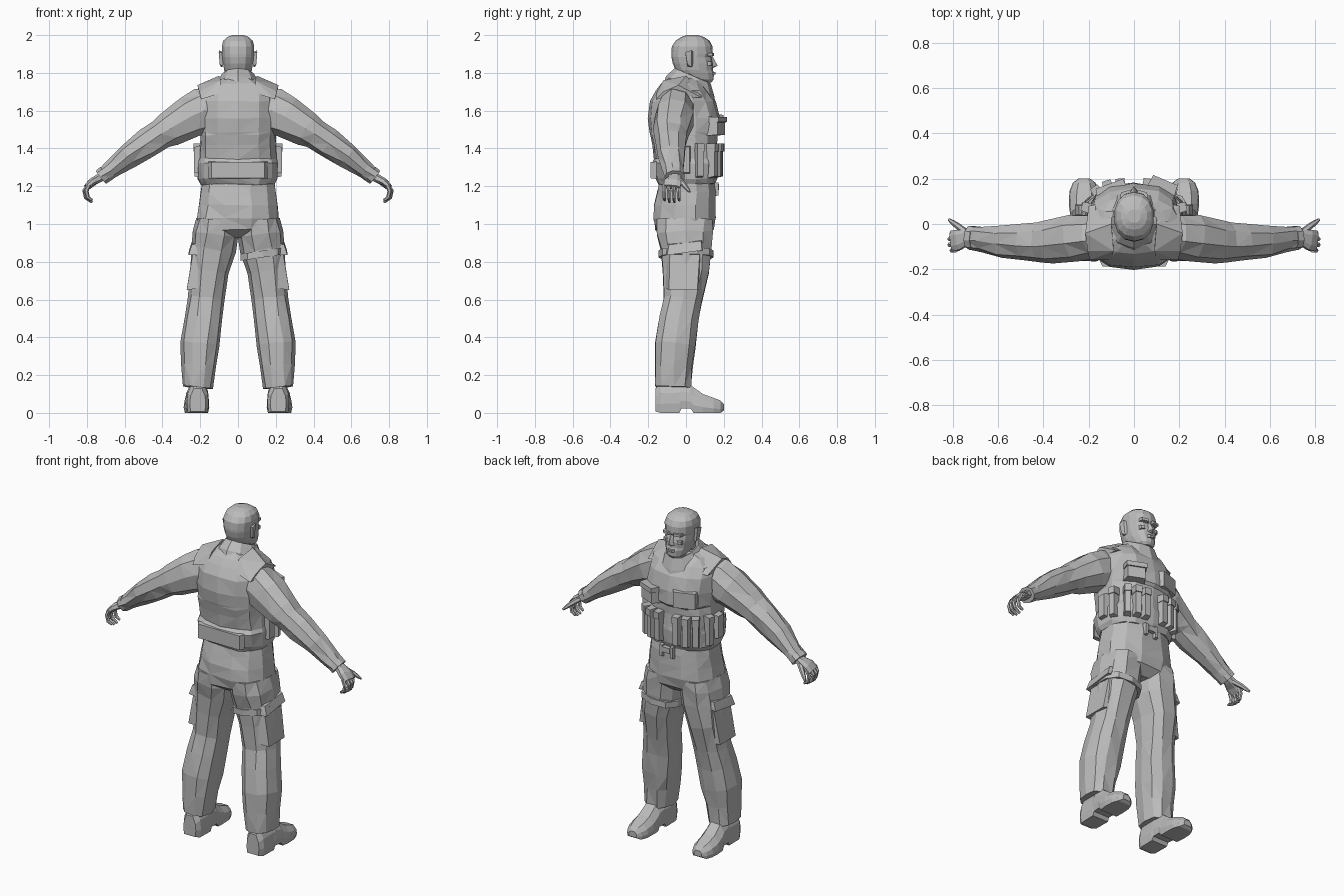
import bpy, bmesh, math, random
from mathutils import Vector, Matrix

random.seed(4)
grey = bpy.data.materials.new("plain grey")
grey.diffuse_color = (0.5, 0.5, 0.5, 1)


def finish(name, bm, mirror=False, jitter=0.0):
    """Turn a bmesh into a flat-shaded object, optionally mirrored over x."""
    for v in bm.verts:
        v.co += Vector([random.uniform(-jitter, jitter) for _ in range(3)])
    if jitter:
        bmesh.ops.triangulate(bm, faces=[f for f in bm.faces if len(f.verts) == 4])
    bmesh.ops.recalc_face_normals(bm, faces=bm.faces)
    me = bpy.data.meshes.new(name)
    bm.to_mesh(me)
    bm.free()
    me.materials.append(grey)
    ob = bpy.data.objects.new(name, me)
    bpy.context.collection.objects.link(ob)
    if mirror:
        ob.modifiers.new("mirror", "MIRROR").use_mirror_merge = False
    return ob


def skin(name, rings, mirror=False, jitter=0.0):
    """Join rings of points into a capped surface."""
    bm = bmesh.new()
    vs = [[bm.verts.new(p) for p in r] for r in rings]
    n = len(vs[0])
    for a, b in zip(vs, vs[1:]):
        for i in range(n):
            bm.faces.new((a[i], a[(i + 1) % n], b[(i + 1) % n], b[i]))
    bm.faces.new(vs[0])
    bm.faces.new(vs[-1])
    return finish(name, bm, mirror, jitter)


def unit_ring(n, e):
    """Points of a squared-off circle."""
    out = []
    for i in range(n):
        a = 2 * math.pi * (i + 0.5) / n
        c, s = math.cos(a), math.sin(a)
        out.append((math.copysign(abs(c) ** (2 / e), c), math.copysign(abs(s) ** (2 / e), s)))
    return out


def stack(name, rows, n=12, e=2.5, slope=0.0, jitter=0.0):
    """Level rings from rows of (z, back y, front y, half width)."""
    rings = []
    for z, yb, yf, rx in rows:
        c, r = (yb + yf) / 2, (yf - yb) / 2
        rings.append([(rx * u, c + r * v, z + slope * r * v) for u, v in unit_ring(n, e)])
    return skin(name, rings, False, jitter)


def tube(name, rows, n=10, e=2.2, jitter=0.0):
    """Mirrored limb along rows of (x, y, z, depth radius, cross radius)."""
    pts = [Vector(r[:3]) for r in rows]
    rings = []
    for i, r in enumerate(rows):
        t = (pts[min(i + 1, len(pts) - 1)] - pts[max(i - 1, 0)]).normalized()
        u = Vector((0, 1, 0))
        u = (u - t * u.dot(t)).normalized()
        w = t.cross(u)
        rings.append([pts[i] + u * r[3] * a + w * r[4] * b for a, b in unit_ring(n, e)])
    return skin(name, rings, True, jitter)


def hull(name, points, mirror=False):
    bm = bmesh.new()
    for p in points:
        bm.verts.new(p)
    bmesh.ops.convex_hull(bm, input=bm.verts)
    return finish(name, bm, mirror)


def block(name, at, size, yaw=0.0, taper=0.8, mirror=False, lean=0.0):
    """Box whose outer (+y) face is tapered, turned about z."""
    m = Matrix.Translation(at) @ Matrix.Rotation(yaw, 4, 'Z') @ Matrix.Rotation(lean, 4, 'X')
    w, d, h = (s / 2 for s in size)
    pts = []
    for sx in (-1, 1):
        for sz in (-1, 1):
            pts.append(m @ Vector((sx * w, -d, sz * h)))
            pts.append(m @ Vector((sx * w * taper, d, sz * h * (1 + taper) / 2)))
    return hull(name, pts, mirror)


# Head and neck
stack("head", [(1.75, .06, .135, .035), (1.765, .0, .146, .056), (1.80, -.045, .148, .07),
               (1.815, -.055, .142, .075), (1.85, -.07, .144, .081), (1.885, -.077, .134, .085),
               (1.90, -.078, .142, .086), (1.94, -.075, .14, .088), (1.97, -.055, .125, .08),
               (1.99, -.025, .095, .058), (2.0, .005, .065, .03)], 14, 2.3)
stack("neck", [(1.68, -.06, .085, .075), (1.75, -.052, .075, .066), (1.84, -.05, .08, .066)], 10, 2)
hull("nose", [(0, .14, 1.89), (0, .167, 1.838), (0, .14, 1.825)] +
     [(s * x, y, z) for s in (-1, 1) for x, y, z in ((.01, .135, 1.885), (.019, .14, 1.83))])
block("brow", (.036, .134, 1.897), (.056, .022, .018), -.25, .7, True)
block("cheek", (.045, .128, 1.85), (.04, .02, .025), -.4, .5, True)
block("lips", (0, .147, 1.797), (.048, .016, .017), 0, .5)
hull("ear", [(.08, .04, 1.91), (.08, .035, 1.835), (.08, .008, 1.835), (.08, 0, 1.905),
             (.10, .03, 1.92), (.102, -.004, 1.91), (.097, .008, 1.845), (.09, .03, 1.83)], True)

# Collar: open band, higher at the back
stack("collar", [(1.70, -.115, .155, .135), (1.73, -.105, .15, .12), (1.785, -.06, .13, .088),
                 (1.78, -.048, .118, .076), (1.73, -.04, .10, .07)], 10, 2, -.42)

# Vest and shoulders
stack("vest", [(1.21, -.15, .15, .198), (1.24, -.165, .165, .215), (1.32, -.185, .172, .215),
               (1.345, -.168, .165, .205), (1.42, -.18, .165, .203), (1.47, -.192, .165, .203),
               (1.485, -.195, .18, .205), (1.56, -.2, .18, .207), (1.65, -.19, .155, .205),
               (1.705, -.16, .115, .2), (1.745, -.13, .085, .15), (1.775, -.09, .08, .08)],
      14, 2.7, 0, .004)
hull("vest_shoulder_strap", [(.09, -.12, 1.76), (.205, -.12, 1.70), (.215, -.04, 1.735), (.1, 0, 1.785),
                             (.1, .1, 1.69), (.2, .08, 1.67), (.1, -.16, 1.69), (.195, -.16, 1.66)], True)
block("back_waist_band", (0, -.172, 1.285), (.31, .03, .09), math.pi, .9)

# Magazine pouches with lids around the vest front
for x, y, yaw in ((.06, .172, -.1), (.115, .164, -.3), (.163, .14, -.6), (.205, .07, -1.3)):
    block("magazine_pouch", (x, y, 1.325), (.044, .046, .165), yaw, .75, True)
    block("pouch_lid", (x, y + .002, 1.405), (.049, .054, .045), yaw, .8, True)
block("side_pouch", (.212, -.005, 1.34), (.06, .04, .15), -1.57, .8, True)

# Chest pocket, chest flap and hanging buckles
block("chest_pocket", (.125, .158, 1.515), (.125, .06, .095), -.4, .82)
block("chest_pocket_lid", (.127, .165, 1.553), (.13, .062, .03), -.4, .9)
block("chest_flap", (-.105, .163, 1.53), (.14, .03, .1), .35, .9)
for x in (-.02, .05):
    block("hanging_buckle", (x, .162, 1.185), (.022, .02, .075), 0, .8)
block("belt_buckle", (.015, .162, 1.195), (.06, .024, .035), 0, .8)

# Sleeves and cuffs
tube("sleeve", [(.15, -.05, 1.60, .10, .12), (.19, -.052, 1.595, .10, .125), (.26, -.062, 1.565, .107, .113),
                (.37, -.078, 1.50, .10, .092), (.41, -.08, 1.472, .088, .08), (.48, -.08, 1.43, .082, .08),
                (.58, -.075, 1.36, .07, .068), (.67, -.066, 1.288, .055, .05),
                (.72, -.06, 1.25, .05, .042)], 9, 2.2, .005)
tube("cuff", [(.70, -.062, 1.268, .054, .045), (.725, -.06, 1.248, .054, .045)], 9)

# Hands with curled fingers
tube("palm", [(.70, -.06, 1.265, .034, .026), (.74, -.06, 1.24, .036, .024),
              (.775, -.07, 1.222, .048, .02), (.803, -.075, 1.195, .048, .015)], 8, 2.6)
for i, y in enumerate((-.115, -.09, -.064, -.038)):
    k = .01 * (i in (0, 3))
    tube("finger", [(.79, y, 1.207, .012, .013), (.813 - k, y - .002, 1.175, .011, .012),
                    (.805 - k, y, 1.14, .010, .011), (.772, y + .003, 1.115 + k, .007, .007)], 6, 2)
tube("thumb", [(.745, -.035, 1.232, .016, .016), (.78, -.008, 1.205, .014, .014),
               (.802, .008, 1.185, .011, .011), (.818, .02, 1.17, .006, .006)], 6, 2)

# Trousers
stack("trouser_hips", [(1.24, -.14, .148, .192), (1.17, -.155, .158, .202), (1.10, -.17, .16, .212),
                       (1.03, -.176, .16, .222), (.97, -.165, .15, .21), (.925, -.10, .10, .10)],
      12, 2.5, 0, .004)
tube("trouser_leg", [(.112, -.006, 1.02, .155, .108), (.12, -.006, .95, .152, .118),
                     (.13, 0, .87, .14, .118), (.153, 0, .75, .126, .1), (.168, -.015, .6, .106, .096),
                     (.182, -.036, .49, .106, .1), (.2, -.055, .36, .112, .103),
                     (.207, -.064, .25, .102, .093), (.214, -.068, .135, .099, .078)], 10, 2.5, .004)

# Cargo pockets on the thighs, with a flap
hull("cargo_pocket", [(.20, -.10, .87), (.20, .085, .88), (.235, -.085, .87), (.235, .075, .88),
                      (.21, -.11, .66), (.21, .075, .66), (.272, -.09, .65), (.272, .06, .65)], True)
hull("cargo_flap", [(.20, -.10, .90), (.20, .09, .92), (.245, -.09, .89), (.243, .08, .91),
                    (.2, -.11, .835), (.2, .09, .865), (.262, -.10, .835), (.26, .085, .86)], True)

# Strap round one thigh
stack_ring = [(.132 + .124 * u, .146 * v, .85 - .15 * (.06 - .124 * u)) for u, v in unit_ring(10, 2.5)]
skin("thigh_strap", [[(x, y, z + dz) for x, y, z in stack_ring] for dz in (-.018, .018)])

# Boots: upper lofted from heel to toe, then a raised arch between heel and sole
boot = []
for y, x, w, top, bot in ((-.162, .213, .042, .13, .008), (-.135, .213, .058, .16, 0), (-.035, .213, .06, .165, 0),
                          (-.025, .214, .06, .165, .022), (.025, .217, .062, .148, .022), (.04, .218, .064, .135, 0),
                          (.09, .22, .068, .10, 0), (.145, .22, .065, .08, 0), (.182, .22, .05, .066, .0),
                          (.2, .22, .026, .046, .012)):
    h = top - bot
    half = [(w * .9, bot), (w, bot + .3 * h), (w * .92, bot + .65 * h), (w * .5, top)]
    boot.append([(x + a, y, z) for a, z in half] + [(x - a, y, z) for a, z in reversed(half)])
skin("boot", boot, True)
